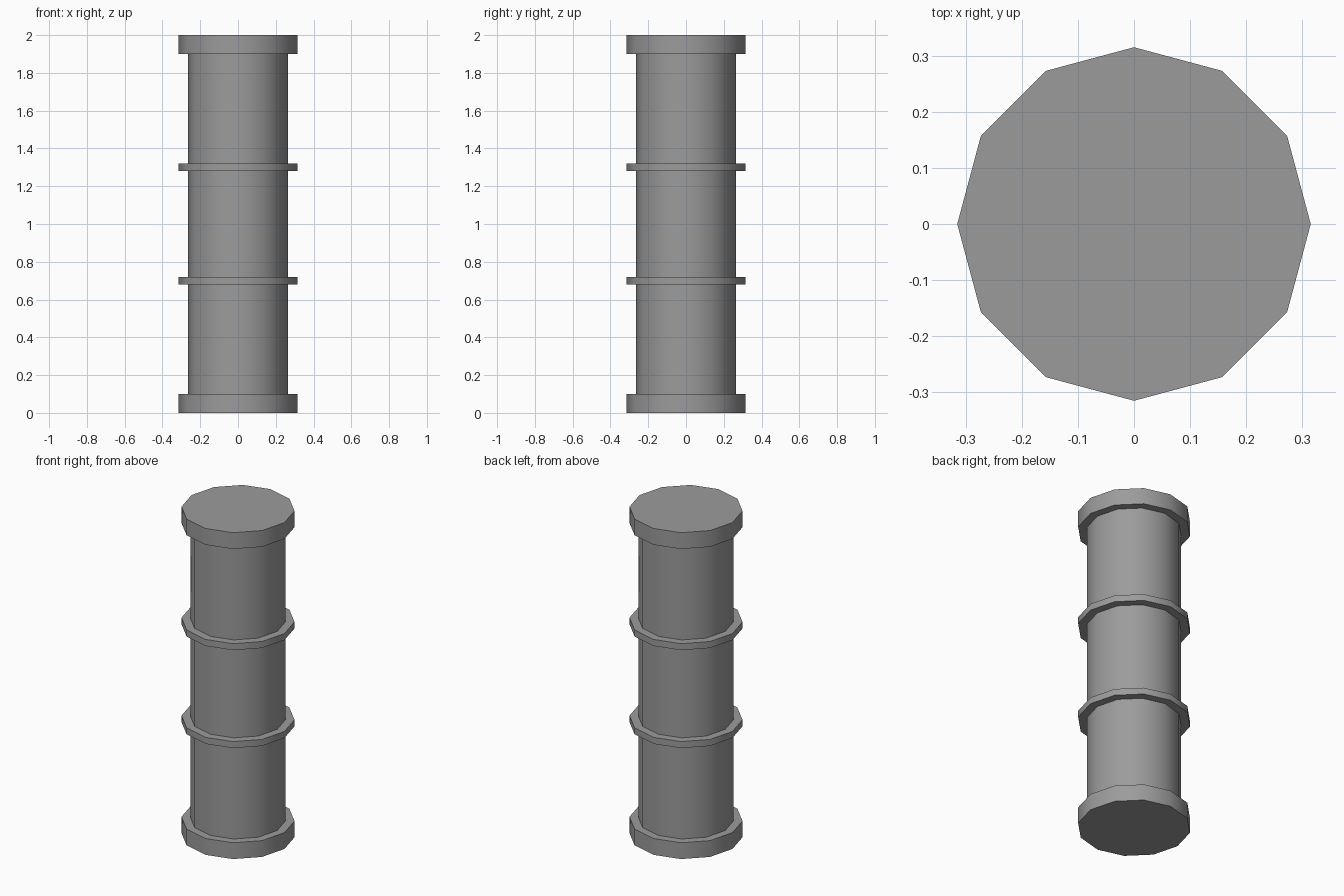
import bpy
import math

SIDES = 12
SHAFT_RADIUS = 0.266
BAND_RADIUS = 0.315

cube = bpy.data.objects.get("Cube")
if cube:
    bpy.data.objects.remove(cube, do_unlink=True)

# Single grey material
grey = bpy.data.materials.new("stone_grey")
grey.use_nodes = True
colour = (0.33, 0.33, 0.33, 1)
grey.diffuse_color = colour
grey.node_tree.nodes["Principled BSDF"].inputs["Base Color"].default_value = colour


def drum(name, radius, bottom, top):
    """Twelve-sided upright cylinder with a corner on each axis."""
    bpy.ops.mesh.primitive_cylinder_add(
        vertices=SIDES, radius=radius, depth=top - bottom,
        location=(0, 0, (bottom + top) / 2))
    part = bpy.context.object
    part.name = name
    part.data.materials.append(grey)
    bpy.ops.object.shade_smooth_by_angle(angle=math.radians(40))
    return part


# Shaft running between the end caps
drum("shaft", SHAFT_RADIUS, 0.1, 1.9)

# Thick end caps
drum("bottom_cap", BAND_RADIUS, 0, 0.1)
drum("top_cap", BAND_RADIUS, 1.9, 2)

# Thin bands around the shaft
for name, height in (("lower_band", 0.7), ("upper_band", 1.3)):
    drum(name, BAND_RADIUS, height - 0.02, height + 0.02)
